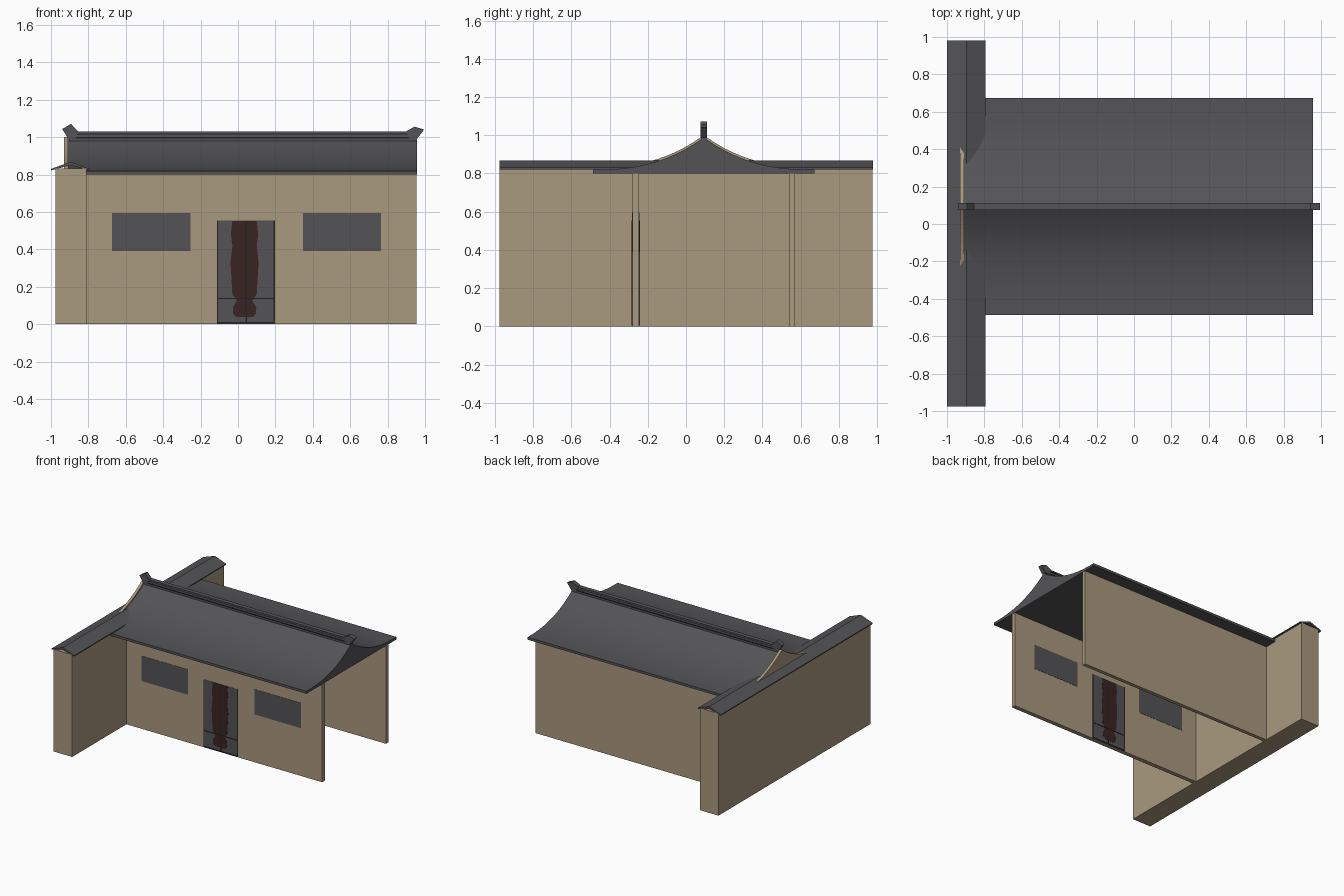
import bpy
import bmesh

cube = bpy.data.objects.get("Cube")
if cube:
    bpy.data.objects.remove(cube, do_unlink=True)


def material(name, rgb):
    m = bpy.data.materials.new(name)
    m.use_nodes = True
    m.diffuse_color = (*rgb, 1)
    m.node_tree.nodes["Principled BSDF"].inputs["Base Color"].default_value = (*rgb, 1)
    return m


TAN = material("tan_plaster", (0.40, 0.32, 0.21))
GREY = material("slate_grey", (0.088, 0.086, 0.094))
BLACK = material("trim_black", (0.016, 0.016, 0.018))
RED = material("door_red_brown", (0.042, 0.017, 0.016))


def prism(name, points, axis, start, end, mat):
    """Extrude a 2D outline along an axis; outline uses the other two axes in order."""
    bm = bmesh.new()

    def place(p, d):
        co = list(p)
        co.insert("xyz".index(axis), d)
        return bm.verts.new(co)

    a = [place(p, start) for p in points]
    b = [place(p, end) for p in points]
    bm.faces.new(a)
    bm.faces.new(b)
    for i in range(len(a)):
        j = (i + 1) % len(a)
        bm.faces.new((a[i], a[j], b[j], b[i]))
    bmesh.ops.recalc_face_normals(bm, faces=bm.faces)
    mesh = bpy.data.meshes.new(name)
    bm.to_mesh(mesh)
    bm.free()
    mesh.materials.append(mat)
    obj = bpy.data.objects.new(name, mesh)
    bpy.context.collection.objects.link(obj)
    return obj


def box(name, x, y, z, mat):
    outline = [(x[0], z[0]), (x[1], z[0]), (x[1], z[1]), (x[0], z[1])]
    return prism(name, outline, "y", *y, mat)


def smooth(obj):
    bpy.ops.object.select_all(action="DESELECT")
    obj.select_set(True)
    bpy.context.view_layer.objects.active = obj
    bpy.ops.object.shade_smooth_by_angle(angle=0.35)


# House walls, open at the left end
FRONT = (-0.28, -0.245)
box("front_wall", (-0.82, 0.955), FRONT, (0, 0.805), TAN)
box("back_wall", (-0.82, 0.955), (0.54, 0.57), (0, 0.805), TAN)

# Long side wall with its small pitched cap
box("side_wall", (-0.977, -0.81), (-0.977, 0.977), (0, 0.832), TAN)
prism("side_wall_cap",
      [(-1, 0.822), (-0.895, 0.85), (-0.793, 0.822),
       (-0.793, 0.83), (-0.895, 0.868), (-1, 0.83)],
      "y", -0.975, 0.98, GREY)

# Curved roof: concave slopes falling from the ridge
RIDGE_Y, SPAN, EAVE = 0.093, 0.58, 0.82


def slope(half, steps, lift=0.0):
    pts = []
    for i in range(-steps, steps + 1):
        d = half * i / steps
        drop = 1 - abs(d) / SPAN
        pts.append((RIDGE_Y + d, EAVE + 0.168 * drop ** 2.5 + lift))
    return pts


roof = prism("roof", slope(SPAN, 12) + [(RIDGE_Y + SPAN, 0.80), (RIDGE_Y - SPAN, 0.80)],
             "x", -0.91, 0.957, GREY)
smooth(roof)

# Plaster gable edge rising just above the roof at the side wall
prism("gable_edge", slope(0.32, 8, 0.012) + [(RIDGE_Y + 0.32, 0.81), (RIDGE_Y - 0.32, 0.81)],
      "x", -0.93, -0.908, TAN)

# Ridge beam with trim lines and upturned ends
box("ridge_beam", (-0.9, 0.955), (0.079, 0.107), (0.97, 1.022), GREY)
box("ridge_top", (-0.88, 0.93), (0.075, 0.111), (1.02, 1.03), GREY)
box("ridge_trim", (-0.9, 0.955), (0.076, 0.11), (0.993, 1.0), BLACK)
box("ridge_upper_trim", (-0.88, 0.93), (0.077, 0.109), (1.014, 1.02), BLACK)
ends = {"right_ridge_end": [(-0.905, 0.988), (-0.94, 1.043), (-0.893, 1.071), (-0.855, 1.03), (-0.87, 0.988)],
        "left_ridge_end": [(0.955, 0.988), (0.995, 1.04), (0.945, 1.056), (0.9, 1.032), (0.915, 0.988)]}
for name, outline in ends.items():
    prism(name, outline, "y", 0.075, 0.111, GREY)


def through(depth):
    """Depth range that stands just proud of both faces of the front wall."""
    return FRONT[0] - depth, FRONT[1] + depth


# Window panels, showing on both faces of the wall
for side, x in (("right", -0.673), ("left", 0.347)):
    box(side + "_window", (x, x + 0.418), through(0.002), (0.39, 0.595), GREY)

# Double door with dark trim and worn red centre
DOOR = (-0.113, 0.197)
MID = sum(DOOR) / 2 + 0.002
box("door_panel", DOOR, through(0.002), (0.005, 0.553), GREY)
half = [(0.056, 0.552), (0.064, 0.48), (0.056, 0.42), (0.066, 0.33),
        (0.056, 0.16), (0.032, 0.125), (0.054, 0.09), (0.052, 0.055), (0.035, 0.038)]
worn = [(MID + w, z) for w, z in half] + [(MID - 0.018 - w, z) for w, z in reversed(half)]
prism("door_red_centre", worn, "y", *through(0.003), RED)
box("door_centre_line", (MID - 0.003, MID + 0.003), through(0.004), (0.01, 0.55), BLACK)
box("door_rail", DOOR, through(0.004), (0.134, 0.141), BLACK)
box("door_sill", DOOR, through(0.004), (0.003, 0.012), BLACK)
for side, x in (("right", DOOR[0]), ("left", DOOR[1] - 0.006)):
    box(side + "_door_post", (x, x + 0.006), through(0.004), (0.005, 0.553), BLACK)
